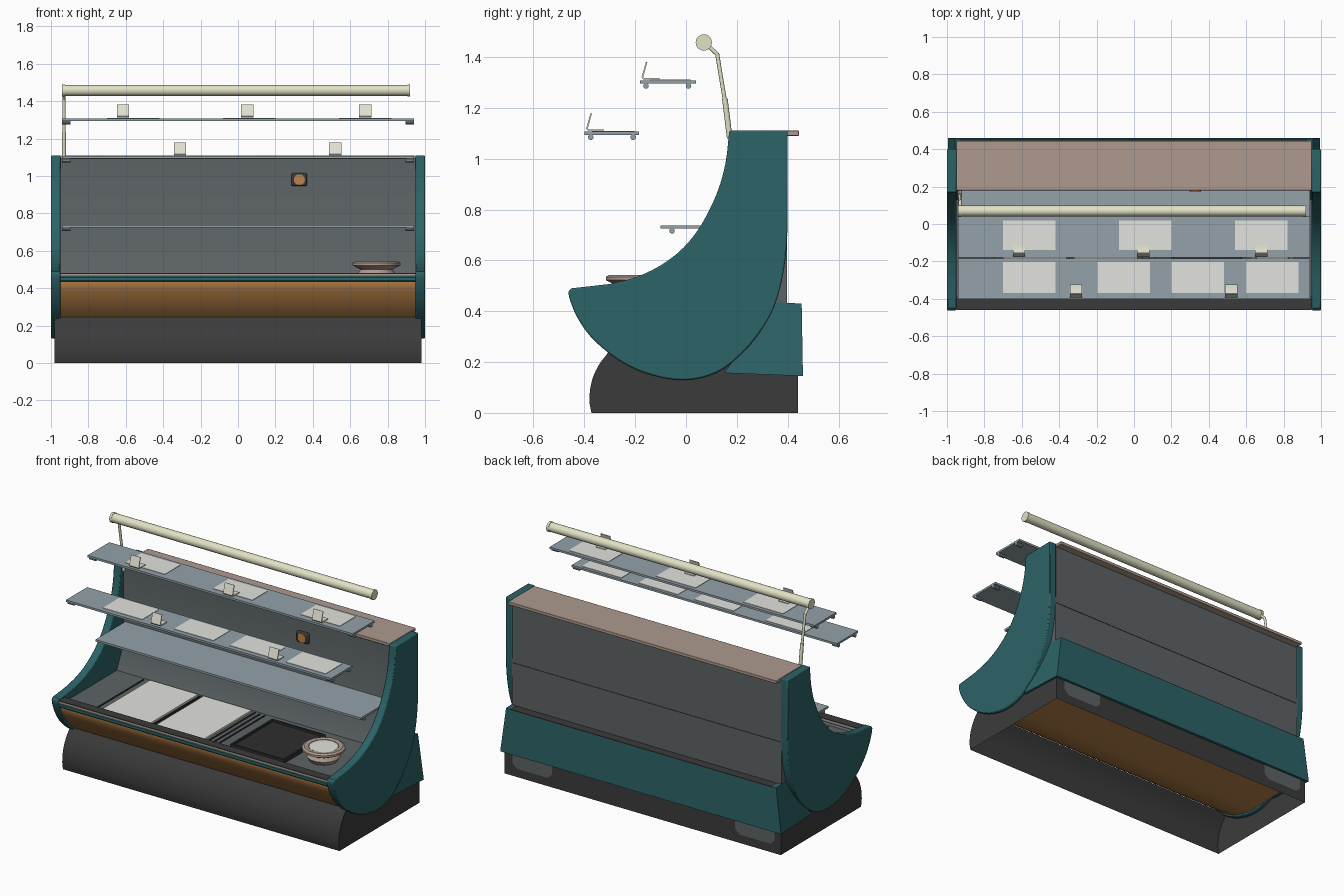
import bpy, bmesh, math
from mathutils import Vector

if "Cube" in bpy.data.objects:
    bpy.data.objects.remove(bpy.data.objects["Cube"])


def mat(name, hexcol):
    lin = []
    for i in (0, 2, 4):
        c = int(hexcol[i:i + 2], 16) / 255
        lin.append(c / 12.92 if c < 0.04 else ((c + 0.055) / 1.055) ** 2.4)
    m = bpy.data.materials.new(name)
    m.diffuse_color = (*lin, 1)
    m.use_nodes = True
    m.node_tree.nodes["Principled BSDF"].inputs["Base Color"].default_value = m.diffuse_color
    return m


TEAL = mat("teal_panel", "2C6367")
GREY = mat("grey_metal", "5C6365")
DARK = mat("dark_plastic", "3B3B3B")
BLACK = mat("black_trim", "2F2E2E")
WOOD = mat("tan_wood", "BA844A")
BROWN = mat("pinkish_stone", "AD9A8E")
GLASS = mat("blue_grey_shelf", "93A2A9")
PAPER = mat("white_sheet", "E2E2DE")
CREAM = mat("cream_lamp", "E2E2C6")
TAG = mat("pale_holder", "E4E4D4")


def finish(name, bm, m, bevel=0, smooth=True):
    bmesh.ops.recalc_face_normals(bm, faces=bm.faces)
    me = bpy.data.meshes.new(name)
    bm.to_mesh(me)
    bm.free()
    me.materials.append(m)
    if smooth:
        for p in me.polygons:
            p.use_smooth = True
        me.set_sharp_from_angle(angle=math.radians(32))
    ob = bpy.data.objects.new(name, me)
    bpy.context.collection.objects.link(ob)
    if bevel:
        b = ob.modifiers.new("bevel", "BEVEL")
        b.width, b.segments, b.limit_method = bevel, 2, 'ANGLE'
        b.angle_limit = math.radians(50)
    return ob


def curve(pts, n=3):
    """Smooth (Catmull-Rom) curve through points."""
    p = [Vector(q) for q in pts]
    p = [2 * p[0] - p[1]] + p + [2 * p[-1] - p[-2]]
    out = []
    for a, b, c, d in zip(p, p[1:], p[2:], p[3:]):
        for i in range(n):
            t = i / n
            out.append(tuple(0.5 * (2 * b + (c - a) * t + (2 * a - 5 * b + 4 * c - d) * t ** 2
                                    + (3 * b - a - 3 * c + d) * t ** 3)))
    return out + [tuple(p[-2])]


def prism(name, pts, x0, x1, m, bevel=0):
    """Extrude a (y, z) outline along x."""
    bm = bmesh.new()
    f = bm.faces.new([bm.verts.new((x0, y, z)) for y, z in pts])
    r = bmesh.ops.extrude_face_region(bm, geom=[f])
    bmesh.ops.translate(bm, vec=(x1 - x0, 0, 0),
                        verts=[v for v in r["geom"] if isinstance(v, bmesh.types.BMVert)])
    return finish(name, bm, m, bevel)


def box(name, x, y, z, m, bevel=0):
    return prism(name, [(y[0], z[0]), (y[1], z[0]), (y[1], z[1]), (y[0], z[1])], x[0], x[1], m, bevel)


def rod(name, a, b, r, m, seg=12):
    a, b = Vector(a), Vector(b)
    bm = bmesh.new()
    bmesh.ops.create_cone(bm, cap_ends=True, segments=seg, radius1=r, radius2=r, depth=(b - a).length)
    q = (b - a).to_track_quat('Z', 'Y')
    for v in bm.verts:
        v.co = q @ v.co + (a + b) / 2
    return finish(name, bm, m)


def narrow_top(ob):
    for v in ob.data.vertices:
        if v.co.z > 0.4:
            v.co.x *= 0.962


# curved side panels
lower = curve([(0.40, 0.75), (0.393, 0.62), (0.37, 0.49), (0.33, 0.38), (0.25, 0.265), (0.15, 0.175),
               (0.06, 0.138), (-0.02, 0.13), (-0.10, 0.14), (-0.20, 0.172), (-0.30, 0.232),
               (-0.38, 0.305), (-0.43, 0.38), (-0.455, 0.44), (-0.462, 0.475), (-0.45, 0.49)])
upper = curve([(-0.30, 0.507), (-0.20, 0.533), (-0.10, 0.58), (-0.01, 0.65), (0.06, 0.74),
               (0.12, 0.86), (0.155, 0.98), (0.17, 1.11)])
for s, side in ((-1, "left"), (1, "right")):
    prism(side + "_side_panel", [(0.40, 1.11)] + lower + upper, s * 0.95, s * 1.0, TEAL, 0.006)
    # wing joining the side panel to the rear panel
    narrow_top(prism(side + "_rear_wing", [(0.15, 0.157), (0.46, 0.145), (0.455, 0.43), (0.35, 0.435)],
                     s * 0.965, s * 0.995, TEAL))

# cabinet body: grey well and back, wooden curved belly
body = prism("cabinet_body",
             curve([(-0.44, 0.46), (-0.438, 0.42), (-0.42, 0.38), (-0.37, 0.31), (-0.295, 0.243),
                    (-0.20, 0.185), (-0.10, 0.152), (-0.02, 0.142)], 2)
             + [(0.398, 0.16), (0.398, 1.09), (0.20, 1.09), (0.20, 0.60), (0.13, 0.45),
                (-0.39, 0.45), (-0.40, 0.46)], -0.955, 0.955, GREY)
body.data.materials.append(WOOD)
for p in body.data.polygons:
    if p.center.z < 0.45 and p.normal.z < 0.2 and p.center.y < 0.39 and abs(p.normal.x) < 0.5:
        p.material_index = 1

# hollow plinth with curved front, open above and below
base = prism("plinth", curve([(-0.372, 0.0), (-0.38, 0.05), (-0.372, 0.12), (-0.345, 0.185), (-0.30, 0.245)])
             + [(0.20, 0.20), (0.44, 0.20), (0.44, 0.0)], -0.98, 0.98, DARK)
bm = bmesh.new()
bm.from_mesh(base.data)
bmesh.ops.delete(bm, geom=[f for f in bm.faces if abs(f.normal.z) > 0.9], context='FACES')
bm.to_mesh(base.data)
bm.free()

# rear panel, its top ledge, foot covers and back seam
narrow_top(prism("rear_panel", [(0.442, 0.145), (0.46, 0.145), (0.455, 0.425), (0.442, 0.425)],
                 -0.995, 0.995, TEAL))
box("rear_ledge", (-0.955, 0.955), (0.39, 0.455), (0.418, 0.43), DARK)
for x in (0.78, -0.80):
    pts = [(-0.14, 0.15), (0.14, 0.15), (0.14, 0.085), (0.11, 0.055), (-0.11, 0.055), (-0.14, 0.085)]
    bm = bmesh.new()
    bm.faces.new([bm.verts.new((x + a, 0.444, z)) for a, z in pts])
    bmesh.ops.solidify(bm, geom=bm.faces[:], thickness=0.006)
    finish("foot_cover", bm, GREY, smooth=False)
box("back_seam", (-0.95, 0.95), (0.395, 0.4), (0.698, 0.702), DARK)

# stone worktop and front edge trim
box("worktop", (-0.95, 0.95), (0.18, 0.445), (1.09, 1.11), BROWN, 0.003)
box("front_lip", (-0.95, 0.95), (-0.459, -0.40), (0.476, 0.481), DARK)
box("front_edge_strip", (-0.95, 0.95), (-0.458, -0.40), (0.464, 0.477), BROWN)
prism("front_bumper", [(-0.40, 0.465), (-0.45, 0.465), (-0.457, 0.458), (-0.457, 0.442),
                       (-0.45, 0.434), (-0.40, 0.434)], -0.95, 0.95, TEAL)


# shelves with end knobs
def shelf(name, y, z, knobs):
    box(name, (-0.94, 0.94), y, (z - 0.013, z), GLASS)
    for ky in knobs:
        for s in (-1, 1):
            rod(name + "_knob", (s * 0.895, ky, z - 0.022), (s * 0.94, ky, z - 0.022), 0.011, GLASS, 10)


shelf("upper_shelf", (-0.18, 0.04), 1.308, (-0.157, 0.01))
shelf("lower_shelf", (-0.40, -0.185), 1.106, (-0.375, -0.208))
shelf("inner_shelf", (-0.10, 0.20), 0.738, (-0.055,))

# paper sheets and price holders on the shelves
for x in (-0.56, 0.06, 0.68):
    box("upper_sheet", (x - 0.14, x + 0.14), (-0.14, 0.018), (1.307, 1.311), PAPER)
for x in (-0.56, -0.055, 0.34, 0.74):
    box("lower_sheet", (x - 0.14, x + 0.14), (-0.37, -0.203), (1.105, 1.109), PAPER)


def tag(x, y, z):
    prism("price_holder", [(y, z + 0.012), (y + 0.018, z + 0.074), (y + 0.023, z + 0.072),
                           (y + 0.007, z + 0.012), (y + 0.012, z + 0.009), (y + 0.07, z + 0.009),
                           (y + 0.07, z + 0.004), (y + 0.006, z + 0.004)], x - 0.033, x + 0.033, TAG)


for x in (-0.615, 0.05, 0.68):
    tag(x, -0.175, 1.308)
for x in (-0.31, 0.52):
    tag(x, -0.393, 1.106)

# well contents: sheets, dark tray with rim, divider grilles
for x0, x1 in ((-0.70, -0.36), (-0.32, 0.02)):
    box("well_sheet", (x0, x1), (-0.37, 0.11), (0.45, 0.462), PAPER)
box("tray", (0.20, 0.58), (-0.365, 0.06), (0.45, 0.462), BLACK)
for y in (-0.365, 0.048):
    box("tray_rim", (0.20, 0.58), (y, y + 0.012), (0.46, 0.475), BLACK)
for x in (0.20, 0.568):
    box("tray_rim", (x, x + 0.012), (-0.365, 0.06), (0.46, 0.475), BLACK)
for x in (-0.75, -0.35, -0.335, 0.04, 0.075, 0.11):
    box("grille_bar", (x, x + 0.007), (-0.37, 0.11), (0.448, 0.456), DARK)

# bowl
prof = [(0.055, 0.45), (0.085, 0.455), (0.10, 0.48), (0.085, 0.50), (0.128, 0.522),
        (0.128, 0.535), (0.115, 0.543), (0.09, 0.54), (0.08, 0.525)]
bm = bmesh.new()
N = 14
rings = [[bm.verts.new((0.74 + r * math.cos(2 * math.pi * i / N), -0.19 + r * math.sin(2 * math.pi * i / N), z))
          for i in range(N)] for r, z in prof]
for a, b in zip(rings, rings[1:]):
    for i in range(N):
        bm.faces.new((a[i], a[(i + 1) % N], b[(i + 1) % N], b[i]))
bm.faces.new(rings[0])
bm.faces.new(rings[-1])
finish("bowl", bm, BROWN)
rod("bowl_contents", (0.74, -0.19, 0.52), (0.74, -0.19, 0.538), 0.086, PAPER, 14)

# wall socket
box("socket_plate", (0.285, 0.37), (0.18, 0.205), (0.945, 1.015), DARK, 0.01)
rod("socket_face", (0.328, 0.19, 0.98), (0.328, 0.174, 0.98), 0.03, WOOD, 12)

# lamp tube on a single bent post
rod("lamp_tube", (-0.93, 0.07, 1.457), (0.92, 0.07, 1.457), 0.029, CREAM, 20)
for x in (-0.94, 0.905):
    rod("lamp_cap", (x, 0.07, 1.457), (x + 0.015, 0.07, 1.457), 0.032, CREAM, 20)
rod("post_sleeve", (-0.93, 0.172, 1.08), (-0.93, 0.153, 1.235), 0.011, CREAM)
rod("post_upper", (-0.93, 0.156, 1.21), (-0.93, 0.122, 1.415), 0.008, CREAM)
rod("post_bend", (-0.93, 0.124, 1.41), (-0.93, 0.085, 1.445), 0.008, CREAM)
